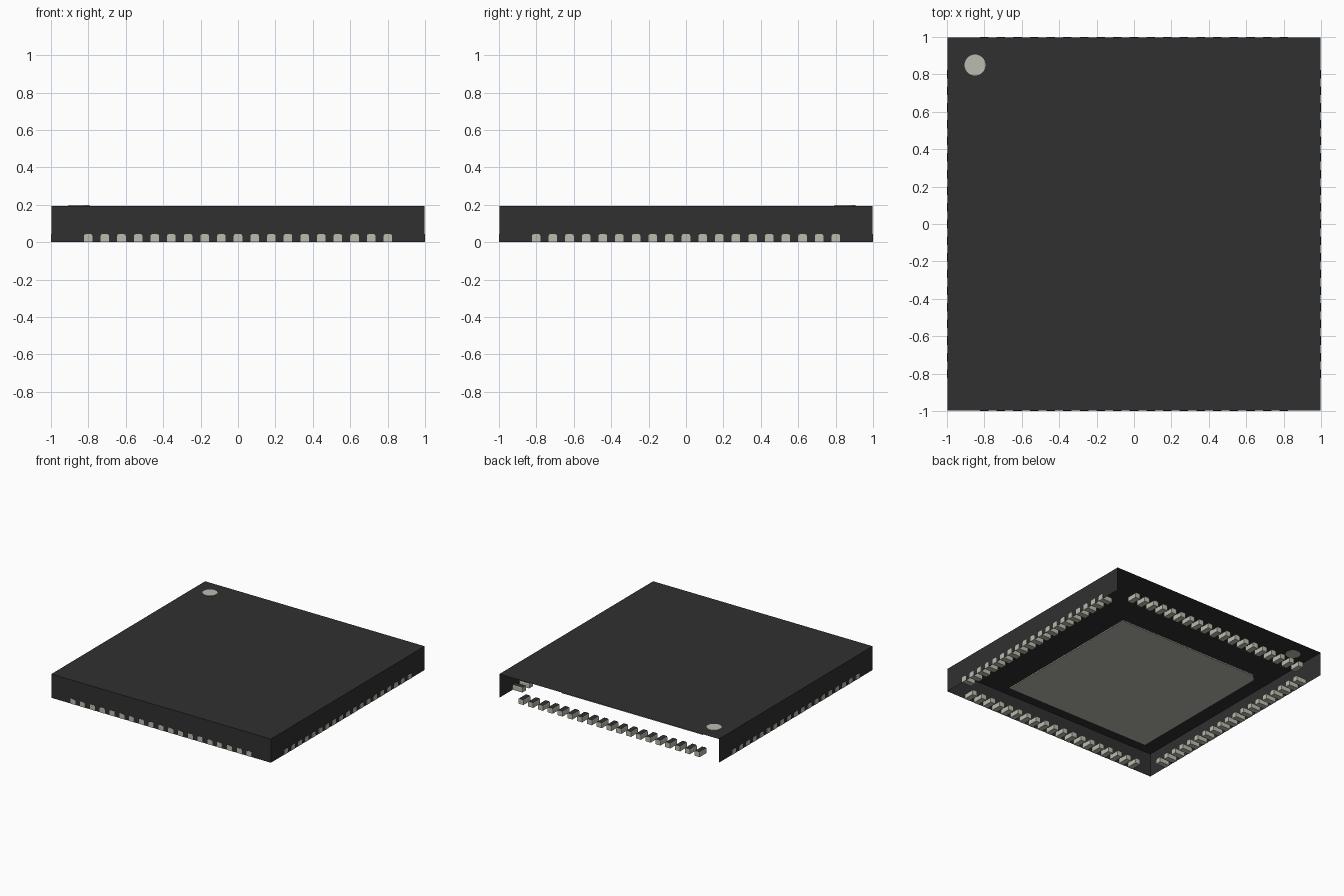
import bpy, bmesh, math
from mathutils import Matrix, Vector

cube = bpy.data.objects.get("Cube")
if cube:
    bpy.data.objects.remove(cube, do_unlink=True)

HEIGHT = 0.195
PINS, PITCH = 19, 0.089


def material(name, rgb):
    m = bpy.data.materials.new(name)
    m.use_nodes = True
    m.diffuse_color = (*rgb, 1)
    m.node_tree.nodes["Principled BSDF"].inputs["Base Color"].default_value = (*rgb, 1)
    return m


black = material("black_plastic", (0.03, 0.03, 0.03))
metal = material("pale_metal", (0.5, 0.5, 0.43))


def finish(name, bm, mats):
    mesh = bpy.data.meshes.new(name)
    bm.to_mesh(mesh)
    bm.free()
    for m in mats:
        mesh.materials.append(m)
    obj = bpy.data.objects.new(name, mesh)
    bpy.context.collection.objects.link(obj)
    return obj


def prism(bm, outline, offset):
    """Extrude a flat outline into a closed solid."""
    face = bm.faces.new([bm.verts.new(p) for p in outline])
    new = bmesh.ops.extrude_face_region(bm, geom=[face])["geom"]
    verts = [v for v in new if isinstance(v, bmesh.types.BMVert)]
    bmesh.ops.translate(bm, verts=verts, vec=offset)
    bmesh.ops.recalc_face_normals(bm, faces=bm.faces)


# Thin shell: a lid and three walls, open below and at the back
bm = bmesh.new()
bmesh.ops.create_cube(bm, size=1, matrix=Matrix.Translation((0, 0, HEIGHT / 2))
                      @ Matrix.Diagonal((1.996, 1.996, HEIGHT, 1)))
bm.normal_update()
gone = [f for f in bm.faces if f.normal.z < -0.5 or f.normal.y > 0.5]
bmesh.ops.delete(bm, geom=gone, context="FACES")
finish("package_shell", bm, [black])

# One contact: a short bar with softened upper corners and a dark top
bm = bmesh.new()
w, h, r = 0.023, 0.043, 0.009
right = [(w, 0), (w, h - r), (w - 0.3 * r, h - 0.3 * r), (w - r, h)]
profile = right + [(-x, z) for x, z in reversed(right)]
prism(bm, [(x, -1, z) for x, z in profile], Vector((0, 0.09, 0)))
for f in bm.faces:
    f.material_index = 1 if f.normal.z > 0.9 else 0
contact = bpy.data.meshes.new("contact")
bm.to_mesh(contact)
bm.free()

# Rows of contacts on the four sides
for side, name in enumerate(("front", "left", "back", "right")):
    bm = bmesh.new()
    turn = Matrix.Rotation(side * math.pi / 2, 4, "Z")
    for i in range(PINS):
        start = len(bm.verts)
        bm.from_mesh(contact)
        bm.verts.ensure_lookup_table()
        shift = Matrix.Translation(((i - (PINS - 1) / 2) * PITCH, 0, 0))
        bmesh.ops.transform(bm, matrix=turn @ shift, verts=bm.verts[start:])
    finish(name + "_contacts", bm, [metal, black])
bpy.data.meshes.remove(contact)

# Central pad underneath, one corner cut off
bm = bmesh.new()
p, c = 0.665, 0.05
prism(bm, [(-p, -p, 0), (p, -p, 0), (p, p, 0), (-p + c, p, 0), (-p, p - c, 0)],
      Vector((0, 0, 0.01)))
finish("thermal_pad", bm, [metal])

# Round orientation mark on the lid
bm = bmesh.new()
bmesh.ops.create_cone(bm, cap_ends=True, segments=32, radius1=0.056, radius2=0.056,
                      depth=0.006, matrix=Matrix.Translation((-0.85, 0.85, HEIGHT)))
finish("orientation_dot", bm, [metal])
